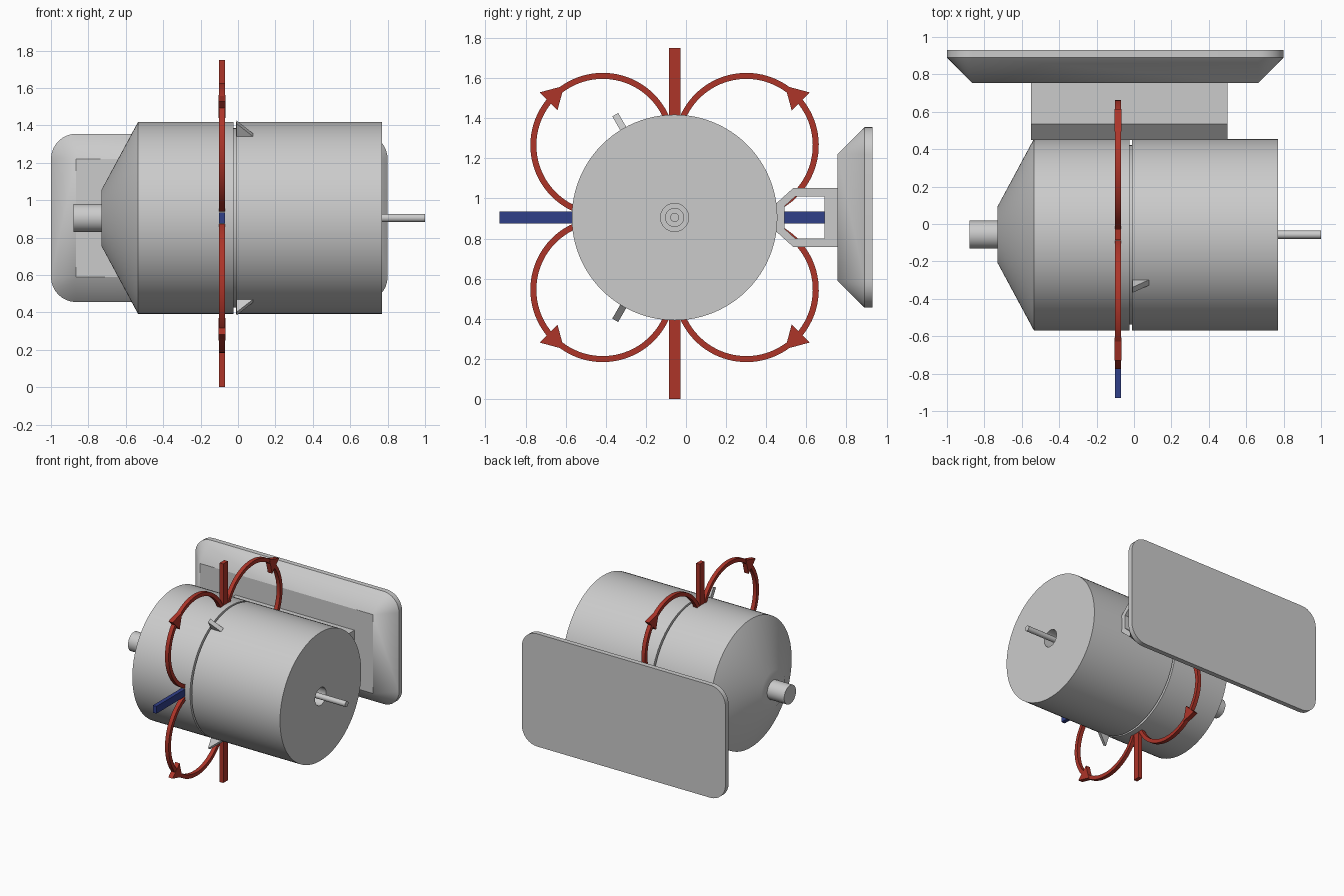
import bpy, bmesh
from math import sin, cos, radians, pi
from mathutils import Matrix

if "Cube" in bpy.data.objects:
    bpy.data.objects.remove(bpy.data.objects["Cube"])

CY, CZ, R = -0.057, 0.905, 0.5125      # drum axis and radius
MX = -0.086                            # plane of the coloured field markers


def material(name, color):
    m = bpy.data.materials.new(name)
    m.diffuse_color = color
    m.use_nodes = True
    m.node_tree.nodes["Principled BSDF"].inputs["Base Color"].default_value = m.diffuse_color
    return m


RED = material("red", (0.42, 0.035, 0.022, 1))
BLUE = material("blue", (0.03, 0.05, 0.25, 1))


def finish(bm, name, mat=None, smooth=False):
    bmesh.ops.recalc_face_normals(bm, faces=bm.faces)
    me = bpy.data.meshes.new(name)
    bm.to_mesh(me)
    bm.free()
    ob = bpy.data.objects.new(name, me)
    bpy.context.collection.objects.link(ob)
    if mat:
        me.materials.append(mat)
    if smooth:
        bpy.ops.object.select_all(action='DESELECT')
        bpy.context.view_layer.objects.active = ob
        ob.select_set(True)
        bpy.ops.object.shade_smooth_by_angle(angle=radians(30))
    return ob


def lathe(name, profile, seg=96):
    """Revolve (x, radius) points about the drum axis."""
    bm = bmesh.new()
    vs = [bm.verts.new((x, CY, CZ + r)) for x, r in profile]
    es = [bm.edges.new(p) for p in zip(vs, vs[1:])]
    bmesh.ops.spin(bm, geom=vs + es, cent=(0, CY, CZ), axis=(1, 0, 0),
                   angle=2 * pi, steps=seg)
    bmesh.ops.remove_doubles(bm, verts=bm.verts, dist=1e-5)
    return finish(bm, name, smooth=True)


def box(name, lo, hi, mat=None):
    bm = bmesh.new()
    bmesh.ops.create_cube(bm, size=1)
    for v in bm.verts:
        v.co = [(a + b) / 2 + c * (b - a) for a, b, c in zip(lo, hi, v.co)]
    return finish(bm, name, mat)


def strip(name, outer, inner, x0, x1, closed, mat=None, smooth=False):
    """Solid band between two (y, z) outlines, from x0 to x1."""
    bm = bmesh.new()
    rows = [[bm.verts.new((x, *p)) for x, p in ((x0, a), (x1, a), (x1, b), (x0, b))]
            for a, b in zip(outer, inner)]
    pairs = list(zip(rows, rows[1:]))
    if closed:
        pairs.append((rows[-1], rows[0]))
    else:
        bm.faces.new(rows[0])
        bm.faces.new(rows[-1])
    for a, b in pairs:
        for i in range(4):
            j = (i + 1) % 4
            bm.faces.new((a[i], a[j], b[j], b[i]))
    return finish(bm, name, mat, smooth)


def prism(name, pts, offset, mat=None):
    bm = bmesh.new()
    f = bm.faces.new([bm.verts.new(p) for p in pts])
    g = bmesh.ops.extrude_face_region(bm, geom=[f])
    bmesh.ops.translate(bm, vec=offset, verts=[v for v in g["geom"] if isinstance(v, bmesh.types.BMVert)])
    return finish(bm, name, mat)


# Drum: nose with knob and cone, groove, long rear part with a stepped shaft hole
lathe("drum", [(-0.88, 0), (-0.88, 0.075), (-0.73, 0.075), (-0.73, 0.15), (-0.535, R),
               (-0.025, R), (-0.025, 0.48), (-0.01, 0.48), (-0.01, R), (0.77, R),
               (0.77, 0.07), (0.65, 0.07), (0.65, 0.045), (0.6, 0.045), (0.6, 0)])
lathe("shaft", [(0.59, 0), (0.59, 0.022), (1.0, 0.022), (1.0, 0)], 32)

# Two small triangular fins behind the groove
for i, deg in enumerate((120, 240)):
    fin = prism(f"fin_{i}", [(-0.008, R - 0.03, -0.017), (-0.008, 0.592, -0.017),
                             (0.08, R, -0.017), (0.08, R - 0.03, -0.017)], (0, 0, 0.034))
    fin.data.transform(Matrix.Translation((0, CY, CZ)) @ Matrix.Rotation(radians(deg), 4, 'X'))

# Hollow bracket between drum and mounting plate
half_out = [(0.45, 0.07), (0.535, 0.147), (0.757, 0.147)]
half_in = [(0.49, 0.055), (0.545, 0.105), (0.69, 0.105)]
loop = lambda h: [(y, CZ + z) for y, z in h] + [(y, CZ - z) for y, z in reversed(h)]
strip("bracket", loop(half_out), loop(half_in), -0.55, 0.5, True)

# Mounting plate: rounded slab tapering to a sharp rectangle
bm = bmesh.new()
hx, hz, r = 0.765, 0.315, 0.135
rim = []
for k, (sx, sz) in enumerate(((1, 1), (-1, 1), (-1, -1), (1, -1))):
    for i in range(9):
        a = (k + i / 8) * pi / 2
        rim.append((-0.1 + sx * hx + r * cos(a), CZ + sz * hz + r * sin(a)))
    bm.verts.new((-0.1 + sx * hx, 0.755, CZ + sz * hz))
for y in (0.89, 0.93):
    for x, z in rim:
        bm.verts.new((x, y, z))
bmesh.ops.convex_hull(bm, input=bm.verts)
bmesh.ops.dissolve_limit(bm, angle_limit=0.01, verts=bm.verts, edges=bm.edges)
finish(bm, "mounting_plate", smooth=True)

# Pole bars: red vertical, blue horizontal
w, t = 0.029, 0.016
for i, (a, b) in enumerate(((0, CZ - R + 0.02), (CZ + R - 0.02, 1.75))):
    box(f"red_bar_{i}", (MX - t, CY - w, a), (MX + t, CY + w, b), RED)
for i, (a, b) in enumerate(((-0.93, CY - R + 0.02), (CY + R - 0.02, 0.815))):
    box(f"blue_bar_{i}", (MX - t, a, CZ - w), (MX + t, b, CZ + w), BLUE)

# Four mirrored field loops, each with an arrowhead pointing to its red pole
for sy in (1, -1):
    for sz in (1, -1):
        def polar(rad, deg):
            a = radians(deg)
            return (CY + sy * (0.358 + rad * cos(a)), CZ + sz * (0.36 + rad * sin(a)))
        degs = [45 - 112 + 224 * i / 56 for i in range(57)]
        tag = ("right" if sy > 0 else "left") + ("_top" if sz > 0 else "_bottom")
        strip("loop_" + tag, [polar(0.361, d) for d in degs], [polar(0.331, d) for d in degs],
              MX - t, MX + t, False, RED, True)
        c = 0.358 + 0.346 * cos(pi / 4), 0.36 + 0.346 * sin(pi / 4)
        tri = [(MX - 0.019, CY + sy * (c[0] + 0.073 * cos(radians(d))),
                CZ + sz * (c[1] + 0.073 * sin(radians(d)))) for d in (135, 255, 15)]
        prism("arrow_" + tag, tri, (0.038, 0, 0), RED)
